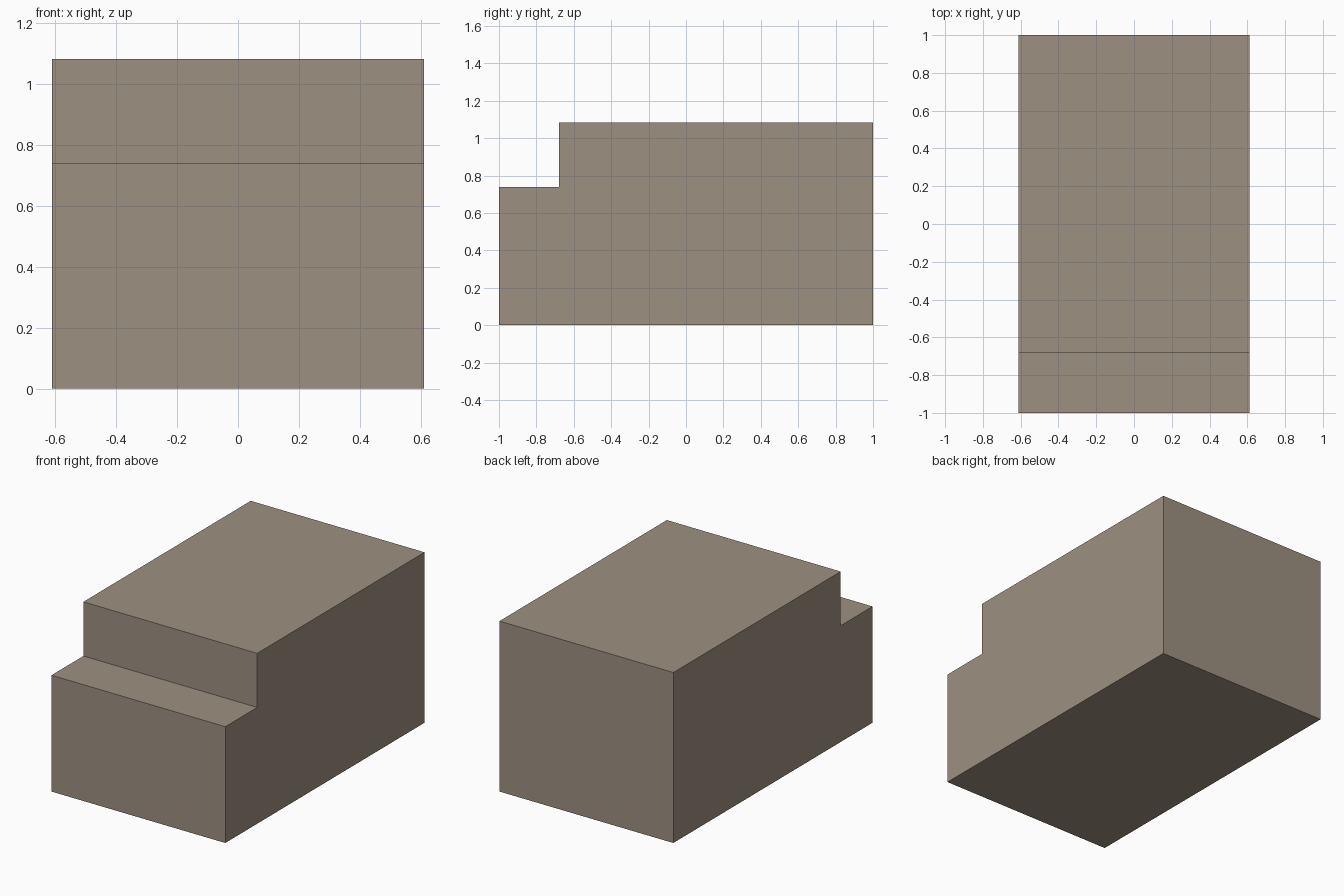
import bpy
import bmesh

if "Cube" in bpy.data.objects:
    bpy.data.objects.remove(bpy.data.objects["Cube"])

HALF_WIDTH = 0.611
# Side profile (y, z): low front ledge, then the taller main body
PROFILE = [(-1, 0), (1, 0), (1, 1.083), (-0.68, 1.083), (-0.68, 0.739), (-1, 0.739)]

# Stepped block: profile extruded across the width
bm = bmesh.new()
side = bm.faces.new([bm.verts.new((-HALF_WIDTH, y, z)) for y, z in PROFILE])
extruded = bmesh.ops.extrude_face_region(bm, geom=[side], use_keep_orig=True)
moved = [g for g in extruded["geom"] if isinstance(g, bmesh.types.BMVert)]
bmesh.ops.translate(bm, verts=moved, vec=(2 * HALF_WIDTH, 0, 0))
bmesh.ops.recalc_face_normals(bm, faces=bm.faces)

mesh = bpy.data.meshes.new("stepped_block")
bm.to_mesh(mesh)
bm.free()
block = bpy.data.objects.new("stepped_block", mesh)
bpy.context.collection.objects.link(block)

# Warm stone colour
stone = bpy.data.materials.new("stone")
stone.diffuse_color = (0.34, 0.28, 0.22, 1)
stone.use_nodes = True
stone.node_tree.nodes["Principled BSDF"].inputs["Base Color"].default_value = stone.diffuse_color
mesh.materials.append(stone)
